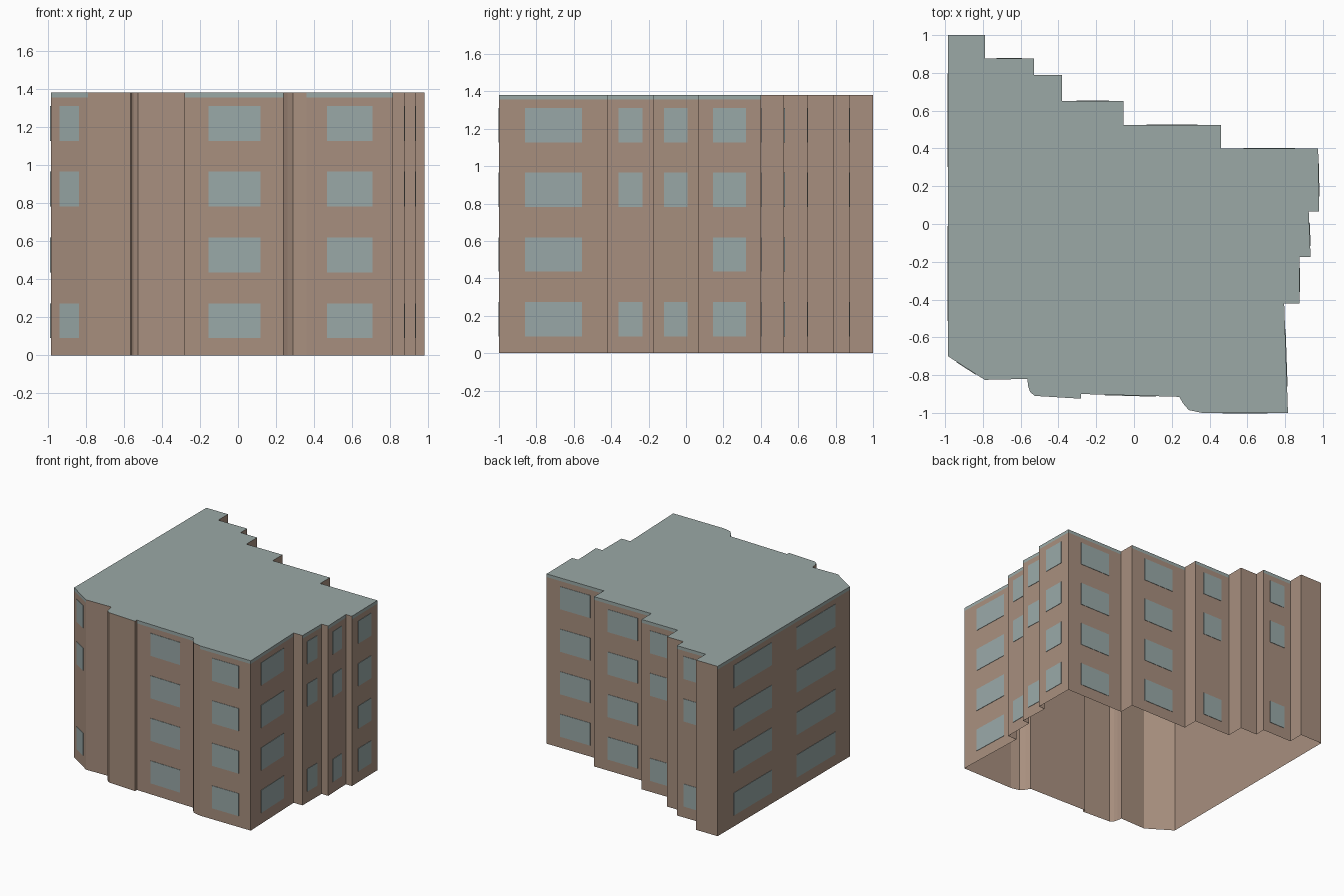
import bpy
import bmesh
from mathutils import Vector

cube = bpy.data.objects.get("Cube")
if cube:
    bpy.data.objects.remove(cube, do_unlink=True)

HEIGHT, BAND = 1.382, 1.356          # roof level and underside of the roof edge band
SILL, WINDOW_H, STOREY = 0.09, 0.184, 0.346
PLATE = 0.003                        # window plate thickness

ALL = (0, 1, 2, 3)                   # storeys that have windows
SKIP = (0, 2, 3)
ONE = ((0.24, 0.765),)               # window spans as fractions of a wall
PAIR = ((0.12, 0.41), (0.595, 0.89))


def material(name, rgb):
    m = bpy.data.materials.new(name)
    m.use_nodes = True
    m.diffuse_color = (*rgb, 1)
    m.node_tree.nodes["Principled BSDF"].inputs["Base Color"].default_value = (*rgb, 1)
    return m


brick = material("brown wall", (0.39, 0.275, 0.21))
slate = material("grey green roof", (0.325, 0.395, 0.38))
glass = material("grey window", (0.32, 0.395, 0.39))


def make_object(name, bm, mats):
    mesh = bpy.data.meshes.new(name)
    bm.to_mesh(mesh)
    bm.free()
    for m in mats:
        mesh.materials.append(m)
    obj = bpy.data.objects.new(name, mesh)
    bpy.context.collection.objects.link(obj)
    return obj


# Footprint, counter-clockwise: corner, then windows of the wall that starts there
W, S, P = (ONE, ALL), (ONE, SKIP), (PAIR, ALL)
outline = [
    # left side and chamfer
    (-0.985, 1.0, P), (-0.985, -0.7, S),
    # front with two rounded steps
    (-0.79, -0.825, None), (-0.565, -0.82, None), (-0.56, -0.86, None),
    (-0.55, -0.89, None), (-0.525, -0.91, None), (-0.28, -0.925, None),
    (-0.28, -0.9, W), (0.24, -0.915, None), (0.26, -0.95, None),
    (0.29, -0.985, None), (0.36, -1.0, W),
    # stepped right side
    (0.815, -1.0, W), (0.795, -0.42, None), (0.875, -0.42, S), (0.875, -0.175, None),
    (0.935, -0.175, S), (0.925, 0.065, None), (0.98, 0.065, W),
    # stepped back
    (0.975, 0.4, W), (0.46, 0.4, None), (0.46, 0.525, W), (-0.055, 0.525, None),
    (-0.055, 0.65, S), (-0.38, 0.65, None), (-0.38, 0.79, None), (-0.53, 0.79, None),
    (-0.53, 0.875, S), (-0.79, 0.875, None), (-0.79, 1.0, None),
]
count = len(outline)

# Walls with an open bottom; the roof edge band runs above walls with windows
bm = bmesh.new()
rings = [[bm.verts.new((x, y, z)) for x, y, _ in outline] for z in (0, BAND, HEIGHT)]
for low, high in zip(rings, rings[1:]):
    for i in range(count):
        j = (i + 1) % count
        face = bm.faces.new((low[i], low[j], high[j], high[i]))
        face.material_index = int(high is rings[-1] and outline[i][2] is not None)
roof = bm.faces.new(rings[-1])
roof.material_index = 1
make_object("building_shell", bm, (brick, slate))

# Thin window plates
bm = bmesh.new()
for i, (x, y, windows) in enumerate(outline):
    if windows is None:
        continue
    a = Vector((x, y, 0))
    b = Vector((*outline[(i + 1) % count][:2], 0))
    along = b - a
    out = Vector((along.y, -along.x, 0)).normalized() * PLATE
    spans, storeys = windows
    for start, end in spans:
        for storey in storeys:
            z = SILL + storey * STOREY
            corners = [a + along * t + Vector((0, 0, h)) for t, h in
                       ((start, z), (end, z), (end, z + WINDOW_H), (start, z + WINDOW_H))]
            base = [bm.verts.new(c) for c in corners]
            front = [bm.verts.new(c + out) for c in corners]
            bm.faces.new(front)
            for k in range(4):
                n = (k + 1) % 4
                bm.faces.new((base[k], base[n], front[n], front[k]))
make_object("windows", bm, (glass,))
